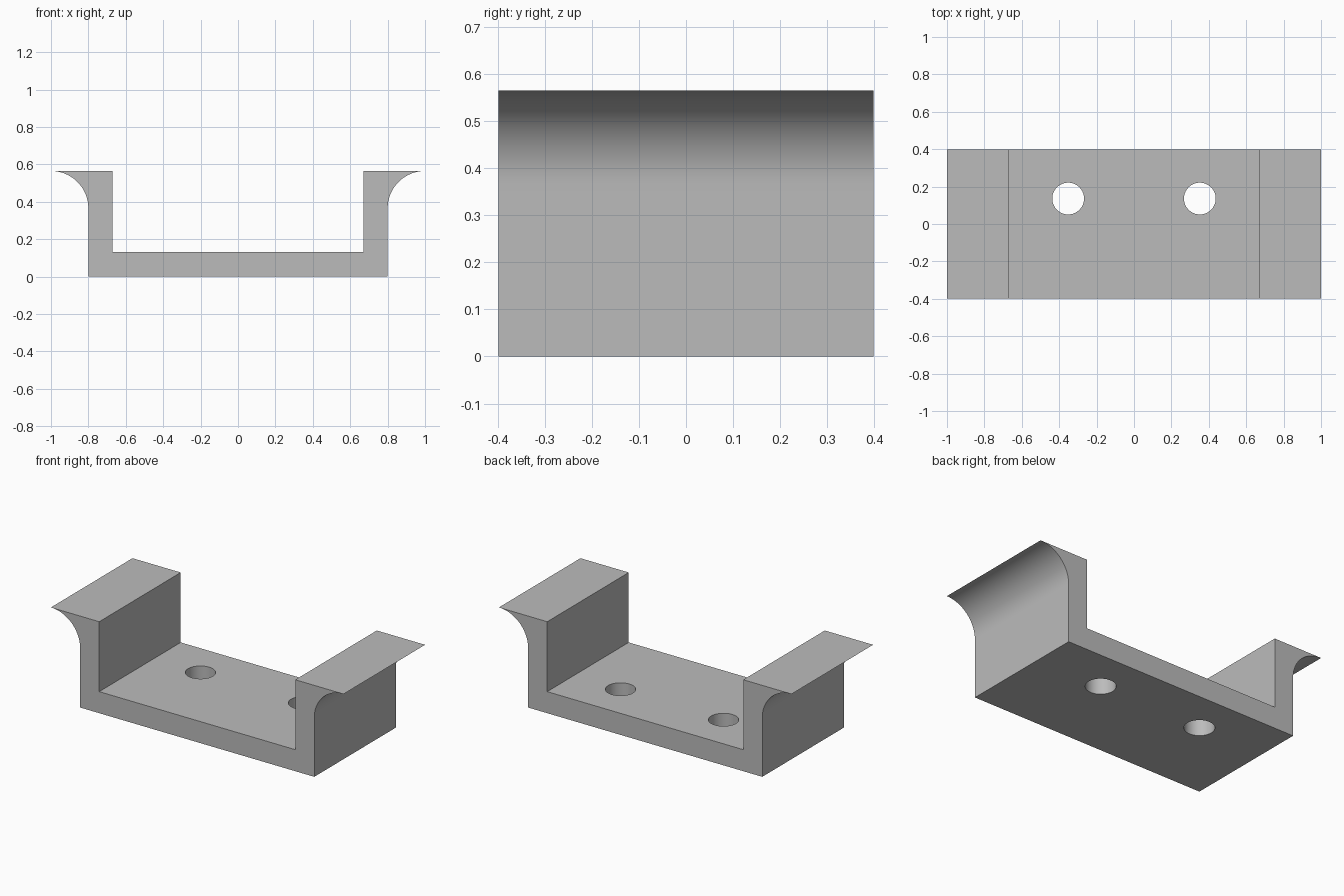
import bpy, bmesh
from math import cos, sin, pi

HALF_DEPTH = 0.398
HEIGHT = 0.565
FLOOR = 0.133
WALL_IN, WALL_OUT = 0.67, 0.8
FLARE = 0.2
HOLE_X, HOLE_Y, HOLE_R = 0.352, 0.136, 0.085

if "Cube" in bpy.data.objects:
    bpy.data.objects.remove(bpy.data.objects["Cube"], do_unlink=True)

# Plain grey material
grey = bpy.data.materials.new("grey")
grey.use_nodes = True
color = (0.5, 0.5, 0.5, 1)
grey.diffuse_color = color
grey.node_tree.nodes["Principled BSDF"].inputs["Base Color"].default_value = color

# Half profile: base corner, concave flare under the lip, inner wall, floor
steps = 24
flare = [(1 - FLARE * cos(a), HEIGHT - FLARE + FLARE * sin(a))
         for a in (pi / 2 * i / steps for i in range(steps + 1))]
half = [(WALL_OUT, 0)] + flare + [(WALL_IN, HEIGHT), (WALL_IN, FLOOR)]
profile = half + [(-x, z) for x, z in reversed(half)]

# Channel bracket: the profile extruded from front to back
bm = bmesh.new()
face = bm.faces.new([bm.verts.new((x, -HALF_DEPTH, z)) for x, z in profile])
result = bmesh.ops.extrude_face_region(bm, geom=[face], use_keep_orig=True)
moved = [v for v in result["geom"] if isinstance(v, bmesh.types.BMVert)]
bmesh.ops.translate(bm, verts=moved, vec=(0, 2 * HALF_DEPTH, 0))
bmesh.ops.recalc_face_normals(bm, faces=bm.faces)
mesh = bpy.data.meshes.new("channel_bracket")
bm.to_mesh(mesh)
bm.free()
mesh.materials.append(grey)
bracket = bpy.data.objects.new("channel_bracket", mesh)
bpy.context.collection.objects.link(bracket)

# Two screw holes through the floor
cutters = []
for side, name in ((1, "left"), (-1, "right")):
    bpy.ops.mesh.primitive_cylinder_add(
        vertices=64, radius=HOLE_R, depth=0.3,
        location=(side * HOLE_X, HOLE_Y, FLOOR / 2))
    cutter = bpy.context.object
    cutter.name = name + "_hole_cutter"
    cutter.data.materials.append(grey)
    cutter.hide_render = True
    cutters.append(cutter)
    hole = bracket.modifiers.new(name + "_hole", "BOOLEAN")
    hole.operation = "DIFFERENCE"
    hole.solver = "EXACT"
    hole.object = cutter

# Apply the holes, drop the cutters and smooth the curved surfaces
bpy.ops.object.select_all(action="DESELECT")
bracket.select_set(True)
bpy.context.view_layer.objects.active = bracket
for name in [m.name for m in bracket.modifiers]:
    bpy.ops.object.modifier_apply(modifier=name)
for cutter in cutters:
    bpy.data.objects.remove(cutter, do_unlink=True)
bpy.ops.object.shade_smooth_by_angle(angle=pi / 6)
